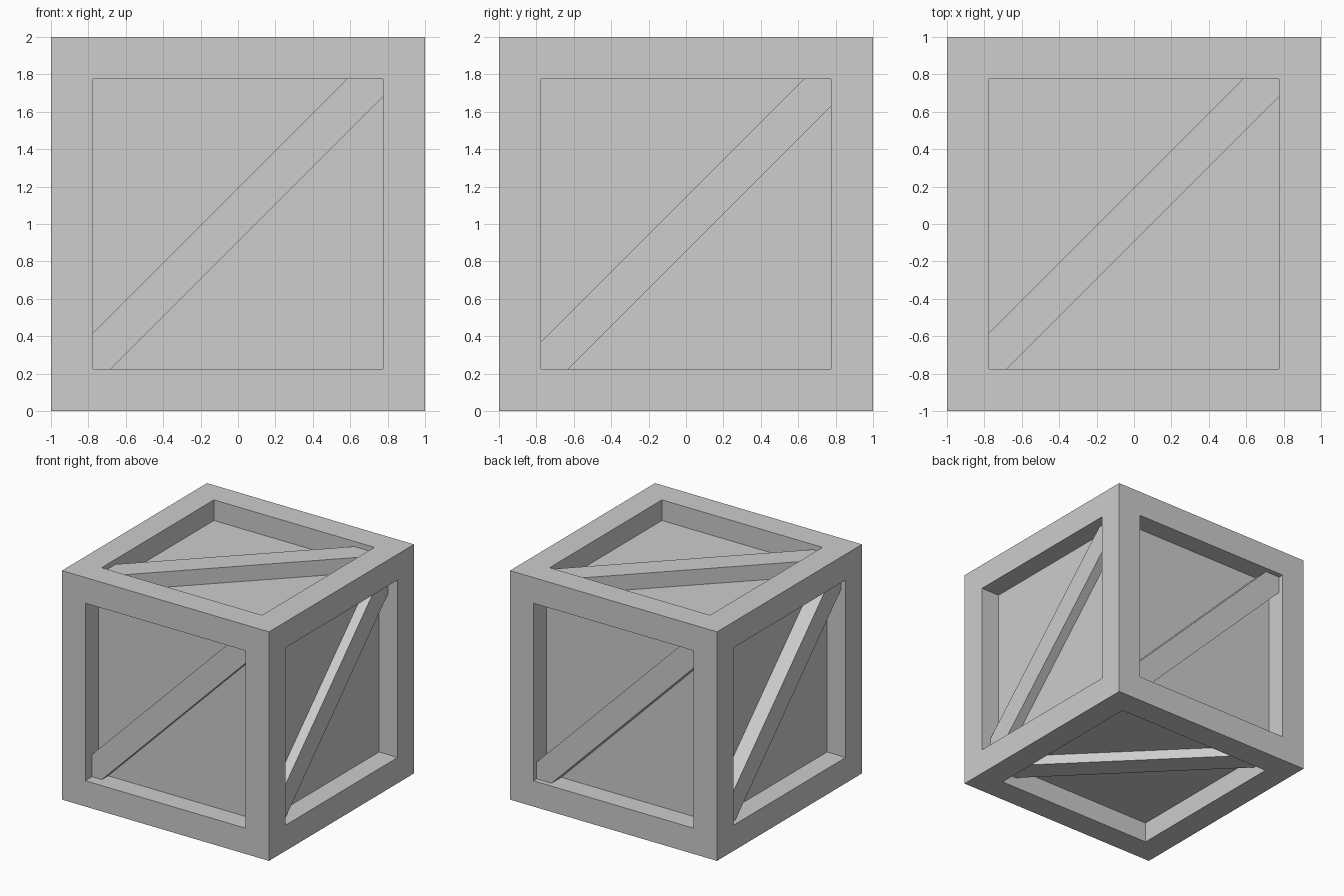
import bpy, bmesh
from mathutils import Vector, Matrix

OPEN = 0.775      # half width of each framed opening
RECESS = 0.18     # depth of the panels behind the frame
HALF_BAR = 0.145  # half of the brace's width, measured along an edge
GREY = (0.61, 0.61, 0.61, 1)

cube = bpy.data.objects.get("Cube")
if cube:
    bpy.data.objects.remove(cube, do_unlink=True)

grey = bpy.data.materials.new("plain_grey")
grey.use_nodes = True
grey.diffuse_color = GREY
grey.node_tree.nodes["Principled BSDF"].inputs["Base Color"].default_value = GREY


def make_object(name, bm):
    bmesh.ops.recalc_face_normals(bm, faces=bm.faces)
    mesh = bpy.data.meshes.new(name)
    bm.to_mesh(mesh)
    bm.free()
    mesh.materials.append(grey)
    obj = bpy.data.objects.new(name, mesh)
    bpy.context.scene.collection.objects.link(obj)
    obj.location.z = 1


# Crate body: a cube with a straight-walled sunken panel in every side
bm = bmesh.new()
bmesh.ops.create_cube(bm, size=2)
panels = bm.faces[:]
bmesh.ops.inset_individual(bm, faces=panels, thickness=1 - OPEN, use_even_offset=True)
for face in panels:
    face.normal_update()
    inward = face.normal * -RECESS
    sunk = bmesh.ops.extrude_discrete_faces(bm, faces=[face])["faces"][0]
    bmesh.ops.translate(bm, verts=sunk.verts, vec=inward)
make_object("crate_body", bm)


def brace(name, u, v, shift, depth):
    """Diagonal bar across one opening, with its ends trimmed to the frame corners."""
    n = u.cross(v)
    a, p, q = OPEN, HALF_BAR + shift, HALF_BAR - shift
    outline = [(-a, -a), (q - a, -a), (a, a - q), (a, a), (a - p, a), (-a, p - a)]
    bm = bmesh.new()
    base = bm.faces.new([bm.verts.new(u * s + v * t + n * (1 - RECESS)) for s, t in outline])
    top = bmesh.ops.extrude_face_region(bm, geom=[base])["geom"]
    verts = [g for g in top if isinstance(g, bmesh.types.BMVert)]
    bmesh.ops.translate(bm, verts=verts, vec=n * (RECESS - depth))
    make_object(name, bm)


# Diagonal braces: directions across and up, sideways shift, depth behind the frame
X, Y, Z = (Vector(row) for row in Matrix.Identity(3))
brace("front_brace", X, Z, 0.05, 0.093)
brace("back_brace", -X, Z, 0, 0.045)
brace("left_brace", Y, Z, 0, 0.093)
brace("right_brace", -Y, Z, 0.05, 0.045)
brace("top_brace", X, Y, 0.05, 0.045)
brace("bottom_brace", -X, Y, 0, 0.093)
